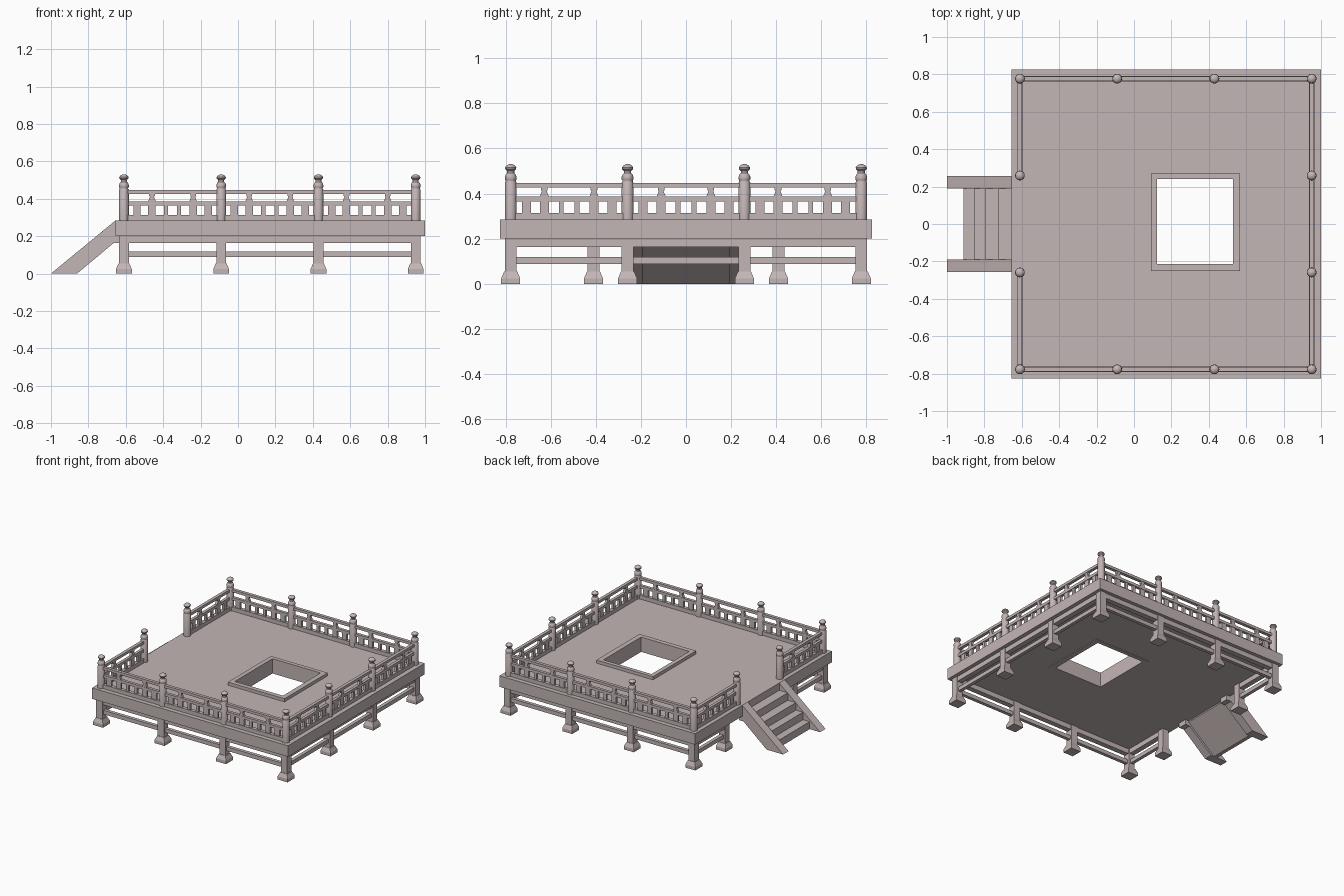
import bpy, bmesh, math
from mathutils import Matrix, Vector

cube = bpy.data.objects.get("Cube")
if cube:
    bpy.data.objects.remove(cube, do_unlink=True)

stone = bpy.data.materials.new("pale_rose_stone")
stone.use_nodes = True
COLOR = (0.55, 0.465, 0.465, 1)
stone.diffuse_color = COLOR
stone.node_tree.nodes["Principled BSDF"].inputs["Base Color"].default_value = COLOR


def finish(name, bm, smooth=False):
    bmesh.ops.recalc_face_normals(bm, faces=bm.faces)
    mesh = bpy.data.meshes.new(name)
    bm.to_mesh(mesh)
    bm.free()
    mesh.materials.append(stone)
    if smooth:
        mesh.shade_smooth()
        mesh.set_sharp_from_angle(angle=math.radians(35))
    obj = bpy.data.objects.new(name, mesh)
    bpy.context.collection.objects.link(obj)
    return obj


def box(bm, x0, x1, y0, y1, z0, z1):
    place = Matrix.Translation(((x0 + x1) / 2, (y0 + y1) / 2, (z0 + z1) / 2))
    size = Matrix.Diagonal((x1 - x0, y1 - y0, z1 - z0, 1))
    bmesh.ops.create_cube(bm, size=1, matrix=place @ size)


def loft(bm, profile, x, y, sides, turn=0.0):
    """Stack rings of (radius, height) around a vertical axis."""
    rings = []
    for r, z in profile:
        angles = [turn + math.tau * i / sides for i in range(sides)]
        rings.append([bm.verts.new((x + r * math.cos(a), y + r * math.sin(a), z)) for a in angles])
    for low, high in zip(rings, rings[1:]):
        for i in range(sides):
            j = (i + 1) % sides
            bm.faces.new((low[i], low[j], high[j], high[i]))
    bm.faces.new(rings[0])
    bm.faces.new(rings[-1])


def prism(bm, outline, y0, y1):
    """Extrude an (x, z) outline along y."""
    a = [bm.verts.new((x, y0, z)) for x, z in outline]
    b = [bm.verts.new((x, y1, z)) for x, z in outline]
    bm.faces.new(a)
    bm.faces.new(b)
    for i in range(len(a)):
        j = (i + 1) % len(a)
        bm.faces.new((a[i], a[j], b[j], b[i]))


def rect_ring(name, outer, inner, z0, z1):
    """Slab with a rectangular opening; rectangles are x0, x1, y0, y1."""
    bm = bmesh.new()

    def corners(r, z):
        return [bm.verts.new((r[i], r[j], z)) for i, j in ((0, 2), (1, 2), (1, 3), (0, 3))]
    loops = [corners(outer, z0), corners(outer, z1), corners(inner, z1), corners(inner, z0)]
    for k in range(4):
        a, b = loops[k], loops[(k + 1) % 4]
        for i in range(4):
            j = (i + 1) % 4
            bm.faces.new((a[i], a[j], b[j], b[i]))
    return finish(name, bm)


# Main lines of the platform
XL, XR, Y = -0.61, 0.95, 0.777
XS = [XL + (XR - XL) * i / 3 for i in range(4)]
YS = [-Y, -Y / 3, Y / 3, Y]
DECK = 0.284

# Deck and raised frame round the opening
opening = (0.09, 0.568, -0.25, 0.27)
rect_ring("deck", (-0.655, 1.0, -0.825, 0.825), opening, 0.2, DECK)
rect_ring("opening_frame", opening, (0.123, 0.53, -0.215, 0.24), 0.195, 0.308)

# Legs with flared feet
leg_spots = [(x, s * Y) for x in XS for s in (-1, 1)]
leg_spots += [(XR, YS[1]), (XR, YS[2]), (XL, -0.41), (XL, 0.41)]
legs, feet = bmesh.new(), bmesh.new()
for x, y in leg_spots:
    box(legs, x - .026, x + .026, y - .026, y + .026, 0.05, 0.2)
    profile = [(r * math.sqrt(2), z) for r, z in ((.042, 0), (.042, .024), (.031, .05), (.029, .055))]
    loft(feet, profile, x, y, 4, math.pi / 4)
finish("legs", legs)
finish("feet", feet)

# Beams tying the legs together below the deck
beams = bmesh.new()
for z0, z1, w in ((0.163, 0.2, 0.02), (0.088, 0.118, 0.013)):
    for s in (-1, 1):
        box(beams, XL, XR, s * Y - w, s * Y + w, z0, z1)
        ends = sorted((s * 0.41, s * Y))
        box(beams, XL - w, XL + w, ends[0], ends[1], z0, z1)
    box(beams, XR - w, XR + w, -Y, Y, z0, z1)
finish("under_beams", beams)

# Round railing posts with turned caps
post_profile = [(.026, DECK), (.026, .448), (.023, .453), (.023, .458), (.026, .463), (.026, .474),
                (.021, .486), (.016, .49), (.016, .5), (.024, .508), (.025, .515), (.02, .523), (.008, .53)]
post_spots = [(x, s * Y) for x in XS for s in (-1, 1)]
post_spots += [(x, y) for x in (XL, XR) for y in YS[1:3]]
posts = bmesh.new()
for x, y in post_spots:
    loft(posts, post_profile, x, y, 16)
finish("railing_posts", posts, smooth=True)


def railing_bay(start, end):
    """One bay: three rails, short balusters and two waisted struts."""
    bm = bmesh.new()
    a, b = Vector(start), Vector(end)
    half = (b - a).length / 2
    for w, z0, z1 in ((.014, DECK, .314), (.011, .365, .386), (.012, .426, .446)):
        box(bm, -half, half, -w, w, z0, z1)
    for side in (-1, 1):
        for pos, w in ((.035, .011), (.11, .02), (.19, .02)):
            c = side * pos
            box(bm, c - w, c + w, -.008, .008, .314, .365)
        c = side * .11
        half_outline = [(.02, .386), (.011, .41), (.015, .416), (.015, .426)]
        outline = [(c + x, z) for x, z in half_outline]
        outline += [(c - x, z) for x, z in reversed(half_outline)]
        prism(bm, outline, -.01, .01)
    mid, along = (a + b) / 2, b - a
    turn = Matrix.Rotation(math.atan2(along.y, along.x), 4, 'Z')
    bm.transform(Matrix.Translation((mid.x, mid.y, 0)) @ turn)
    finish("railing_bay", bm)


for i in range(3):
    for s in (-1, 1):
        railing_bay((XS[i], s * Y), (XS[i + 1], s * Y))
    railing_bay((XR, YS[i]), (XR, YS[i + 1]))
    if i != 1:  # entrance stays open above the stairs
        railing_bay((XL, YS[i]), (XL, YS[i + 1]))

# Stair side walls
walls = bmesh.new()
wall_outline = [(-1.0, 0), (-.86, 0), (-.665, .163), (-.625, .163), (-.625, .2), (-.655, .2), (-.655, DECK)]
for s in (-1, 1):
    y0, y1 = sorted((s * .19, s * .256))
    prism(walls, wall_outline, y0, y1)
finish("stair_walls", walls)

# Steps with a sloping underside
noses = [(-.912, .057), (-.855, .114), (-.795, .171), (-.727, .228)]
outline, last_z = [], 0.0
for x, z in noses:
    outline += [(x, last_z), (x, z)]
    last_z = z
outline += [(-.655, last_z), (-.655, .19), (-.885, 0)]
steps = bmesh.new()
prism(steps, outline, -.19, .19)
finish("stair_steps", steps)
